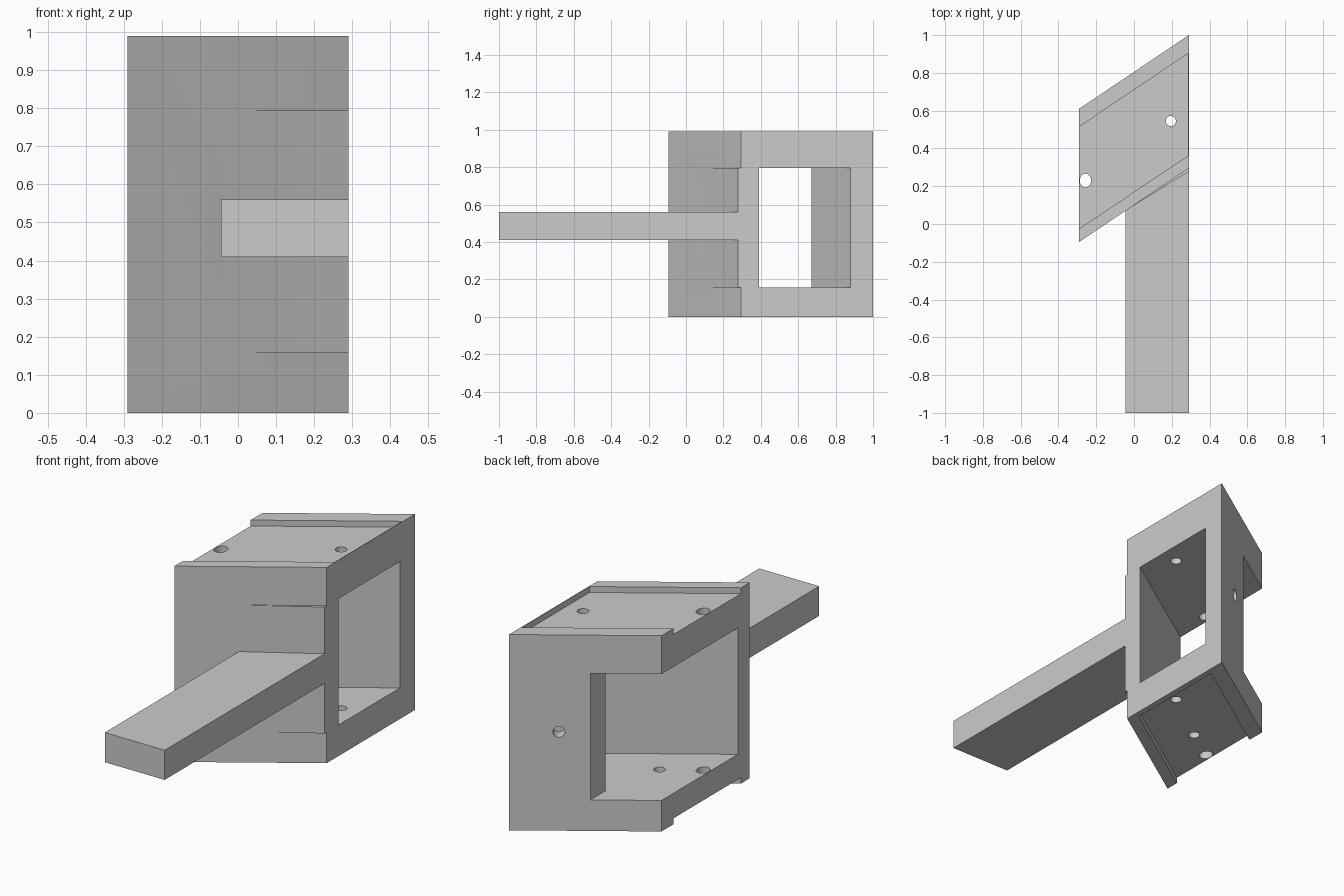
import bpy, bmesh, math
from mathutils import Matrix

cube = bpy.data.objects.get("Cube")
if cube:
    bpy.data.objects.remove(cube, do_unlink=True)

SLOPE = 0.672          # skew of the frame in plan
HALF = 0.29            # half width in x
HEIGHT = 0.99
LOW, HIGH = 0.157, 0.796   # floor and ceiling of the opening

grey = bpy.data.materials.new("plain grey")
grey.use_nodes = True
colour = (0.6, 0.6, 0.6, 1)
grey.diffuse_color = colour
grey.node_tree.nodes["Principled BSDF"].inputs["Base Color"].default_value = colour


def finish(name, bm):
    bmesh.ops.recalc_face_normals(bm, faces=bm.faces)
    mesh = bpy.data.meshes.new(name)
    bm.to_mesh(mesh)
    bm.free()
    mesh.materials.append(grey)
    obj = bpy.data.objects.new(name, mesh)
    bpy.context.collection.objects.link(obj)
    return obj


def prism(name, plan, z0, z1):
    bm = bmesh.new()
    face = bm.faces.new([bm.verts.new((x, y, z0)) for x, y in plan])
    top = bmesh.ops.extrude_face_region(bm, geom=[face])["geom"]
    bmesh.ops.translate(bm, vec=(0, 0, z1 - z0),
                        verts=[v for v in top if isinstance(v, bmesh.types.BMVert)])
    return finish(name, bm)


def skewed(name, x0, x1, front, back, z0, z1):
    """Block whose front and back follow the skewed direction."""
    plan = [(x0, front + SLOPE * x0), (x1, front + SLOPE * x1),
            (x1, back + SLOPE * x1), (x0, back + SLOPE * x0)]
    return prism(name, plan, z0, z1)


def cylinder(name, centre, rx, ry, depth, rotation=None):
    bm = bmesh.new()
    bmesh.ops.create_cone(bm, cap_ends=True, segments=32, radius1=1, radius2=1, depth=depth)
    bm.transform(Matrix.Translation(centre) @ (rotation or Matrix()) @ Matrix.Diagonal((rx, ry, 1, 1)))
    return finish(name, bm)


def combine(target, other, operation):
    mod = target.modifiers.new(operation.lower(), 'BOOLEAN')
    mod.operation = operation
    mod.solver = 'EXACT'
    mod.object = other
    bpy.context.view_layer.objects.active = target
    bpy.ops.object.modifier_apply(modifier=mod.name)
    bpy.data.objects.remove(other, do_unlink=True)


# Skewed frame
frame = skewed("skewed_frame", -HALF, HALF, 0.1, 0.805, 0, HEIGHT)

# Side-to-side opening and the gap in the rear wall
combine(frame, skewed("opening", -0.5, 0.5, 0.195, 0.685, LOW, HIGH), 'DIFFERENCE')
combine(frame, skewed("rear_gap", -0.5, -0.02, 0.6, 1.0, LOW, HIGH), 'DIFFERENCE')

# Shallow channels on the top and underside, closed by a thin end lip
combine(frame, skewed("top_channel", -0.5, HALF - 0.004, 0.17, 0.71, HEIGHT - 0.03, 1.2), 'DIFFERENCE')
combine(frame, skewed("bottom_channel", -0.5, HALF - 0.03, 0.17, 0.71, -0.2, 0.03), 'DIFFERENCE')

# Thin wedge on the front wall
start = 0.1 + SLOPE * -0.02
wedge = prism("front_wedge", [(-0.02, start), (HALF, 0.277), (HALF, 0.33), (-0.02, start + 0.04)], LOW, HIGH)
combine(frame, wedge, 'UNION')

# Handle bar
left = -0.045
bar = prism("handle_bar", [(left, -1), (HALF, -1), (HALF, 0.14 + SLOPE * HALF),
                           (left, 0.14 + SLOPE * left)], 0.41, 0.56)
combine(frame, bar, 'UNION')

# Vertical bolt holes
for x, y, rx, ry in ((0.195, 0.545, 0.027, 0.027), (-0.257, 0.23, 0.03, 0.037)):
    combine(frame, cylinder("bolt_hole", (x, y, 0.5), rx, ry, 1.4), 'DIFFERENCE')
combine(frame, cylinder("floor_hole", (-0.09, 0.34, 0.1), 0.027, 0.027, 0.3), 'DIFFERENCE')

# Blind hole in the rear wall, square to its face
turn = Matrix.Rotation(math.atan(SLOPE), 4, 'Z') @ Matrix.Rotation(math.pi / 2, 4, 'X')
combine(frame, cylinder("rear_hole", (0.1, 0.805 + SLOPE * 0.1, 0.5), 0.028, 0.028, 0.12, turn), 'DIFFERENCE')

# Smooth bores, sharp edges
bpy.ops.object.select_all(action='DESELECT')
frame.select_set(True)
bpy.context.view_layer.objects.active = frame
bpy.ops.object.shade_smooth_by_angle(angle=math.radians(20))
